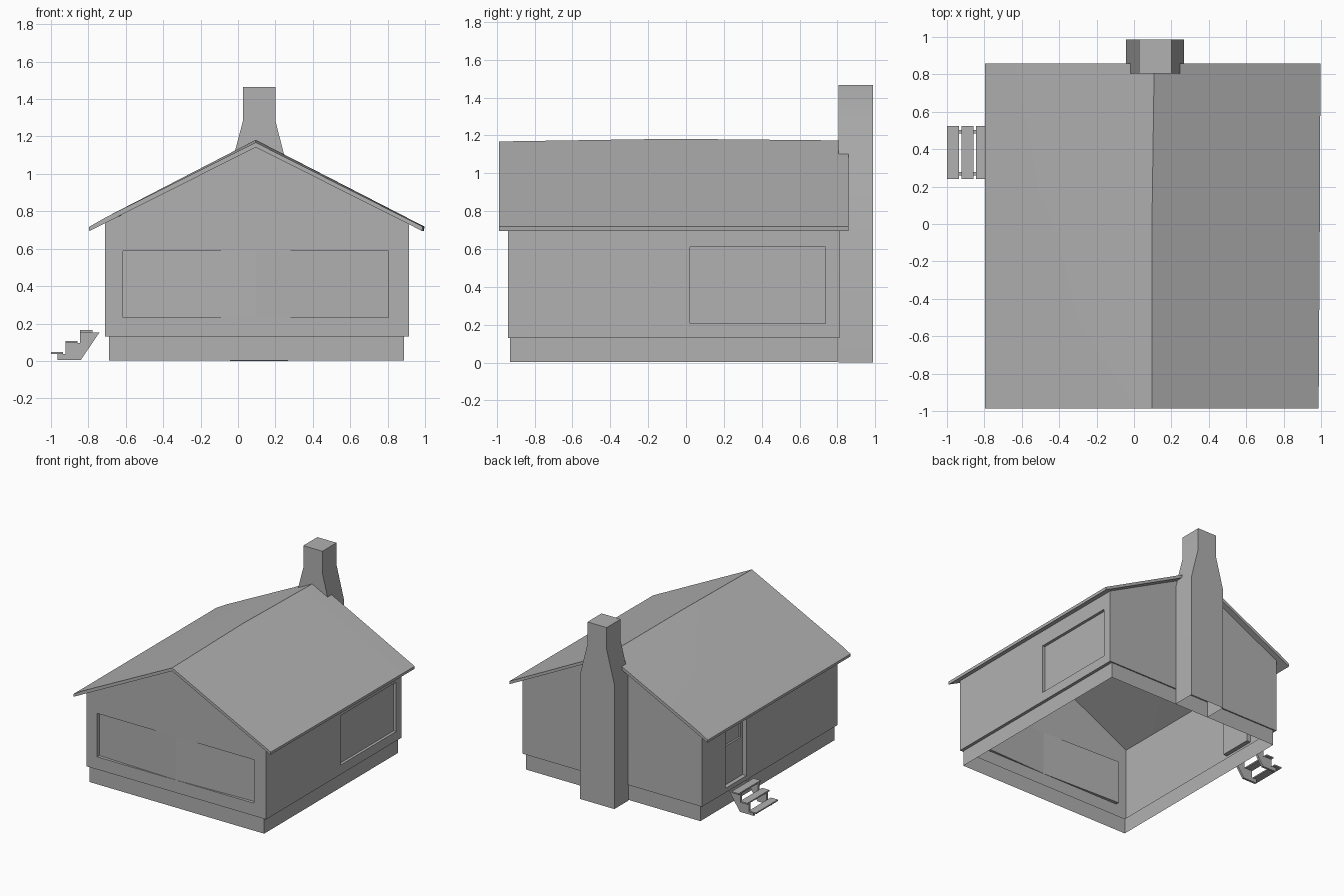
import bpy, bmesh
from math import radians

if "Cube" in bpy.data.objects:
    bpy.data.objects.remove(bpy.data.objects["Cube"])

# Mid grey finish shared by every part
grey = bpy.data.materials.new("mid_grey")
grey.diffuse_color = (0.44, 0.44, 0.44, 1)
grey.use_nodes = True
grey.node_tree.nodes["Principled BSDF"].inputs["Base Color"].default_value = grey.diffuse_color


def loft(name, loops, caps=(True, True), hide=False):
    """Skin a list of equal-length closed loops, optionally capping the ends."""
    bm = bmesh.new()
    rings = [[bm.verts.new(p) for p in loop] for loop in loops]
    n = len(rings[0])
    for a, b in zip(rings, rings[1:]):
        for i in range(n):
            j = (i + 1) % n
            bm.faces.new((a[i], a[j], b[j], b[i]))
    for ring, cap in ((rings[0], caps[0]), (rings[-1], caps[1])):
        if cap:
            bm.faces.new(ring)
    bmesh.ops.recalc_face_normals(bm, faces=bm.faces)
    me = bpy.data.meshes.new(name)
    bm.to_mesh(me)
    bm.free()
    me.materials.append(grey)
    ob = bpy.data.objects.new(name, me)
    bpy.context.collection.objects.link(ob)
    ob.hide_render = hide
    return ob


def along_y(profile, y0, y1):
    return [[(x, y, z) for x, z in profile] for y in (y0, y1)]


def along_z(plan, z0, z1):
    return [[(x, y, z) for x, y in plan] for z in (z0, z1)]


def rect(x0, x1, y0, y1):
    return [(x0, y0), (x1, y0), (x1, y1), (x0, y1)]


def delete_faces(ob, test):
    bm = bmesh.new()
    bm.from_mesh(ob.data)
    bm.normal_update()
    doomed = [f for f in bm.faces if test(f.normal, f.calc_center_median())]
    bmesh.ops.delete(bm, geom=doomed, context='FACES')
    bm.to_mesh(ob.data)
    bm.free()


def smooth(ob):
    bpy.ops.object.select_all(action='DESELECT')
    ob.select_set(True)
    bpy.context.view_layer.objects.active = ob
    bpy.ops.object.shade_smooth_by_angle(angle=radians(30))


# Gabled walls, cut for the windows and the door
gable = [(-0.712, 0.13), (0.913, 0.13), (0.913, 0.735), (0.095, 1.15), (-0.712, 0.735)]
walls = loft("walls", along_y(gable, -0.94, 0.81))
cuts = [
    # front window, recess fading out towards its middle
    ([(-0.615, -1), (-0.615, -0.912), (0.095, -0.939), (0.805, -0.912), (0.805, -1)],
     0.233, 0.588),
    # right window
    (rect(0.89, 1.0, 0.022, 0.738), 0.207, 0.61),
    # left door and its pane
    (rect(-0.8, -0.677, 0.235, 0.508), 0.165, 0.70),
    (rect(-0.8, -0.662, 0.26, 0.475), 0.48, 0.67),
]
for plan, z0, z1 in cuts:
    cutter = loft("opening_cutter", along_z(plan, z0, z1), hide=True)
    mod = walls.modifiers.new("opening", 'BOOLEAN')
    mod.operation = 'DIFFERENCE'
    mod.solver = 'EXACT'
    mod.object = cutter
    bpy.context.view_layer.objects.active = walls
    bpy.ops.object.modifier_apply(modifier=mod.name)
    bpy.data.objects.remove(cutter)

# The shell is open underneath and under the roof
delete_faces(walls, lambda n, c: (n.z < -0.9 and c.z < 0.135)
             or (0.6 < n.z < 0.97 and c.z > 0.72))

# Foundation skirt with the small ledge under the walls
outer, inner = rect(-0.712, 0.913, -0.94, 0.81), rect(-0.69, 0.888, -0.93, 0.80)
loft("foundation", [[(x, y, 0.13) for x, y in outer],
                    [(x, y, 0.13) for x, y in inner],
                    [(x, y, 0.003) for x, y in inner]], caps=(False, False))

# Roof, slightly raised at mid ridge
stations = [(-0.987, 0.095, 1.168, 0.987), (-0.07, 0.095, 1.182, 0.993), (0.858, 0.108, 1.173, 0.997)]
roof = loft("roof", [[(-0.797, y, 0.716), (-0.71, y, 0.766), (rx, y, rz), (ex, y, 0.718),
                      (ex - 0.003, y, 0.695), (rx, y, rz - 0.026), (-0.71, y, 0.737),
                      (-0.795, y, 0.694)]
                     for y, rx, rz, ex in stations])
smooth(roof)

# Chimney with tapered shoulders, open at the bottom
stack = [(-0.043, 0), (0.267, 0), (0.267, 1.02), (0.2, 1.285),
         (0.2, 1.465), (0.027, 1.465), (0.027, 1.285), (-0.043, 1.02)]
chimney = loft("chimney", along_y(stack, 0.805, 0.987))
delete_faces(chimney, lambda n, c: n.z < -0.9)
smooth(chimney)

# Steps: three treads on two stringers
for i in range(3):
    x, z = -1.0 + 0.078 * i, 0.048 + 0.058 * i
    loft("step_tread", along_z(rect(x, x + 0.065, 0.24, 0.525), z - 0.011, z))
stringer = [(-0.965, 0.006), (-0.84, 0.006), (-0.74, 0.153), (-0.845, 0.153),
            (-0.845, 0.095), (-0.922, 0.095), (-0.922, 0.037), (-0.965, 0.037)]
for y in (0.26, 0.485):
    loft("step_stringer", along_y(stringer, y, y + 0.018))
